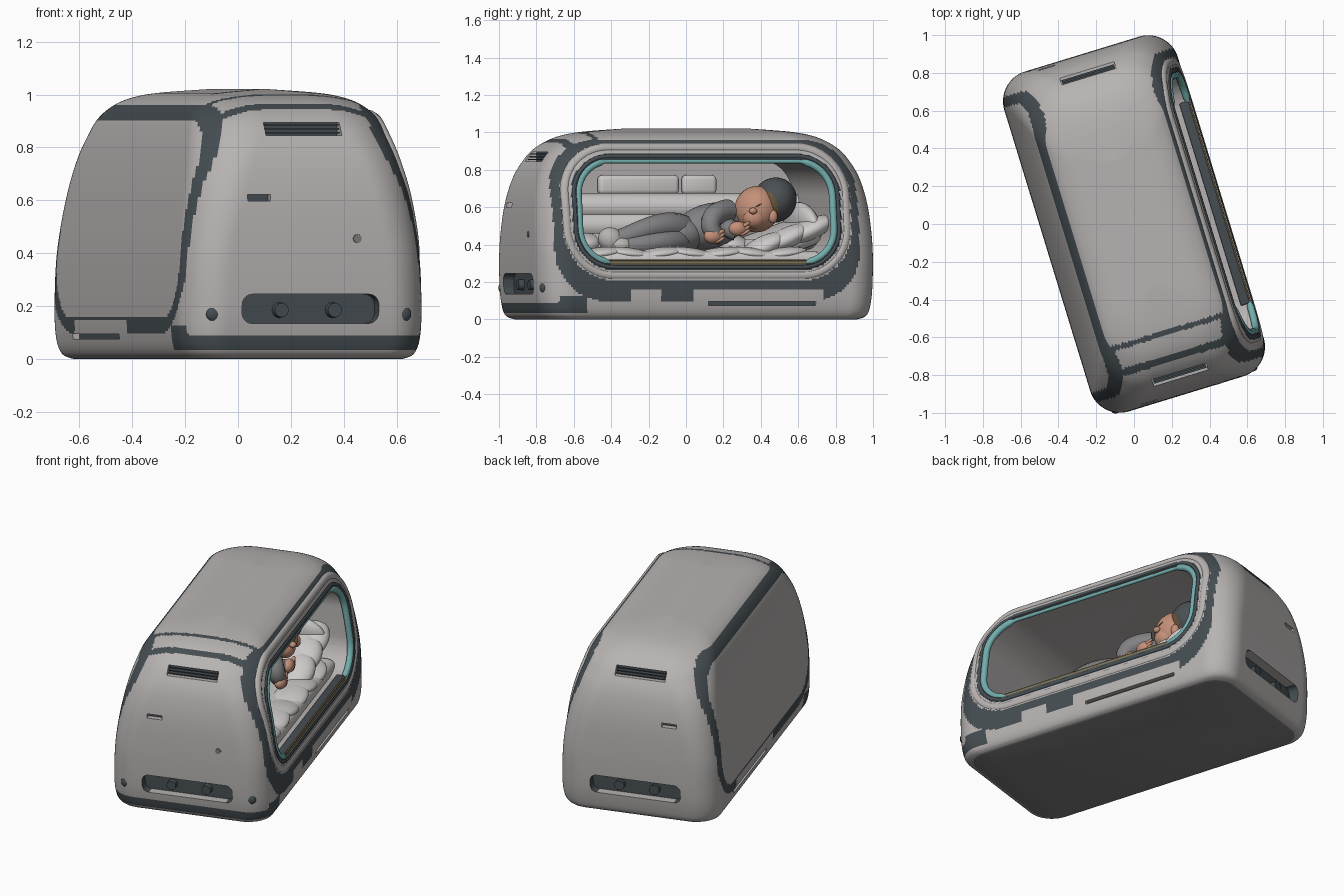
import bpy, bmesh, math
from mathutils import Matrix, Vector

cube = bpy.data.objects.get("Cube")
if cube:
    bpy.data.objects.remove(cube, do_unlink=True)


def material(name, red, green, blue):
    mat = bpy.data.materials.new(name)
    mat.use_nodes = True
    mat.diffuse_color = (red, green, blue, 1)
    shader = next(n for n in mat.node_tree.nodes if n.type == 'BSDF_PRINCIPLED')
    shader.inputs["Base Color"].default_value = (red, green, blue, 1)
    shader.inputs["Roughness"].default_value = 0.7
    return mat


shell = material("shell_grey", .47, .45, .44)
dark = material("slate_trim", .06, .075, .085)
under = material("underside_grey", .2, .2, .2)
teal = material("teal_light", .17, .42, .42)
brown = material("brown_ledge", .14, .09, .04)
linen = material("linen_white", .62, .60, .59)
cloth = material("clothes_grey", .22, .22, .23)
knit = material("cap_charcoal", .07, .08, .09)
skin = material("skin", .55, .28, .19)
parts = []


def add_mesh(name, bm, mat, angle=35):
    bmesh.ops.recalc_face_normals(bm, faces=bm.faces[:])
    mesh = bpy.data.meshes.new(name)
    bm.to_mesh(mesh)
    bm.free()
    return add_part(name, mesh, mat, angle)


def add_part(name, mesh, mat, angle=35):
    mesh.materials.clear()
    mesh.materials.append(mat)
    mesh.shade_smooth()
    mesh.set_sharp_from_angle(angle=math.radians(angle))
    obj = bpy.data.objects.new(name, mesh)
    bpy.context.collection.objects.link(obj)
    parts.append(obj)
    return obj


def baked(obj):
    graph = bpy.context.evaluated_depsgraph_get()
    mesh = bpy.data.meshes.new_from_object(obj.evaluated_get(graph))
    bpy.data.objects.remove(obj, do_unlink=True)
    return mesh


def box(name, center, size, mat, bevel=0.0, tilt=0.0):
    bm = bmesh.new()
    bmesh.ops.create_cube(bm, size=1, matrix=Matrix.Diagonal((*size, 1)))
    if bevel:
        bmesh.ops.bevel(bm, geom=bm.edges[:], offset=bevel, segments=4, profile=.5, affect='EDGES')
    bm.transform(Matrix.Translation(center) @ Matrix.Rotation(tilt, 4, 'X'))
    return add_mesh(name, bm, mat, 60)


def ball(name, center, radii, mat, tilt=0.0):
    bm = bmesh.new()
    place = Matrix.Translation(center) @ Matrix.Rotation(tilt, 4, 'X') @ Matrix.Diagonal((*radii, 1))
    bmesh.ops.create_uvsphere(bm, u_segments=28, v_segments=18, radius=1, matrix=place)
    return add_mesh(name, bm, mat, 180)


def tube(name, points, radius, mat, closed=False, scales=None):
    curve = bpy.data.curves.new(name, 'CURVE')
    curve.dimensions = '3D'
    curve.bevel_depth = radius
    curve.bevel_resolution = 4
    curve.use_fill_caps = True
    spline = curve.splines.new('POLY' if closed else 'NURBS')
    spline.points.add(len(points) - 1)
    for i, p in enumerate(points):
        spline.points[i].co = (*p, 1)
        spline.points[i].radius = scales[i] if scales else 1
    spline.use_cyclic_u = closed
    spline.use_endpoint_u = True
    obj = bpy.data.objects.new(name, curve)
    bpy.context.collection.objects.link(obj)
    return add_part(name, baked(obj), mat, 60)


def disc(name, center, radius, depth, mat):
    bm = bmesh.new()
    bmesh.ops.create_cone(bm, cap_ends=True, segments=24, radius1=radius, radius2=radius * .9, depth=depth,
                          matrix=Matrix.Translation(center) @ Matrix.Rotation(math.pi / 2, 4, 'X'))
    return add_mesh(name, bm, mat)


# Shell profile: height, half width, half length, plan corner radius
KEYS = [Vector(k) for k in (
    (0, .42, .86, .13), (.02, .455, .905, .14), (.08, .475, .925, .15), (.2, .48, .938, .16),
    (.4, .47, .94, .16), (.6, .444, .928, .18), (.75, .415, .897, .2), (.85, .388, .85, .22),
    (.91, .365, .80, .22), (.955, .33, .735, .22), (.985, .28, .66, .2), (1.005, .2, .55, .16),
    (1.02, .02, .36, .02))]
LEVELS = []
for i in range(len(KEYS) - 1):
    a, b, c, d = (KEYS[max(0, min(len(KEYS) - 1, i + k))] for k in (-1, 0, 1, 2))
    steps = max(4, math.ceil((c - b).xyz.length / .012))
    for s in range(steps):
        t = s / steps
        LEVELS.append(b + (c - a) * (t / 2) + (a * 2 - b * 5 + c * 4 - d) * (t * t / 2)
                      + (b * 3 - a - c * 3 + d) * (t ** 3 / 2))
LEVELS.append(KEYS[-1])


def level_at(z):
    for low, high in zip(LEVELS, LEVELS[1:]):
        if low[0] <= z <= high[0]:
            return low.lerp(high, (z - low[0]) / max(high[0] - low[0], 1e-6))
    return LEVELS[0] if z < .5 else LEVELS[-1]


def rounded(u, v, hu, hv, r):
    """Signed distance to a rounded rectangle."""
    qu, qv = abs(u) - hu + r, abs(v) - hv + r
    return math.hypot(max(qu, 0), max(qv, 0)) + min(max(qu, qv), 0) - r


def outline(hu, hv, r, arc=14, along_u=1, along_v=1):
    """Rounded rectangle, counter-clockwise, with split straight runs."""
    corners = []
    for q, (su, sv) in enumerate(((1, 1), (-1, 1), (-1, -1), (1, -1))):
        corners.append([(su * (hu - r) + r * math.cos((q + k / arc) * math.pi / 2),
                         sv * (hv - r) + r * math.sin((q + k / arc) * math.pi / 2)) for k in range(arc + 1)])
    loop = []
    for q in range(4):
        loop += corners[q]
        p, n = corners[q][-1], corners[(q + 1) % 4][0]
        count = along_v if q % 2 else along_u
        loop += [(p[0] + (n[0] - p[0]) * k / count, p[1] + (n[1] - p[1]) * k / count) for k in range(1, count)]
    return loop


def loft(bm, rings):
    rings = [[bm.verts.new(p) for p in ring] for ring in rings]
    for low, high in zip(rings, rings[1:]):
        for i in range(len(low)):
            j = (i + 1) % len(low)
            bm.faces.new((low[i], low[j], high[j], high[i]))
    bm.faces.new(rings[0][::-1])
    bm.faces.new(rings[-1])


bm = bmesh.new()
loft(bm, [[(x, y, z) for x, y in outline(hx, hy, r, 20, 40, 120)] for z, hx, hy, r in LEVELS])
body = add_mesh("pod_shell", bm, shell)

# Cutters: cabin opening, vents, slots, lower recesses and sill grooves
WIN_Y, WIN_Z, WIN_HY, WIN_HZ, WIN_R = -.02, .575, .72, .28, .19
bm = bmesh.new()
loft(bm, [[(x, WIN_Y + u, WIN_Z + v) for u, v in outline(WIN_HY, WIN_HZ, WIN_R)] for x in (-.34, .8)])
for side in (-1, 1):
    for x, z, w, h, inner in ((0, .87, .3, .05, .79), (-.2, .61, .09, .025, .895)):
        place = Matrix.Translation((x, side * (inner + .15), z)) @ Matrix.Diagonal((w, .3, h, 1))
        bmesh.ops.create_cube(bm, size=1, matrix=place)
    loft(bm, [[(u, side * y, .19 + v) for u, v in outline(.27, .055, .04)] for y in (.88, 1.1)])
    groove = Matrix.Translation((side * .6, .28, .085)) @ Matrix.Diagonal((.3, .6, .02, 1))
    bmesh.ops.create_cube(bm, size=1, matrix=groove)
cutter = add_mesh("cutter", bm, shell)
cutter.hide_render = True
cut = body.modifiers.new("openings", 'BOOLEAN')
cut.operation, cut.solver, cut.object = 'DIFFERENCE', 'EXACT', cutter
parts.remove(body)
parts.remove(cutter)
mesh = baked(body)
bpy.data.objects.remove(cutter, do_unlink=True)
body = add_part("pod_shell", mesh, shell)
for mat in (dark, under):
    body.data.materials.append(mat)


def is_dark(x, y, z):
    _, hx, hy, r = level_at(z)
    if .01 < z < .93 and rounded(x, y, hx, hy, r) < -.012:
        return abs(y) > .78 or (abs(x) > .44 and z < .2)
    # Seams across the roof and the band under the front cap
    if z > .86 and abs(x) < .34 and (abs(y + .6) < .014 or abs(y + .735) < .02):
        return True
    if y < -.7 and .035 < z < (.09 if y < -.85 else .13):
        return True
    if abs(x) < hx - .1 or z > .99:
        return False
    # Window surround, with light pads along its lower edge
    if x > 0:
        gap = rounded(y - WIN_Y, z - WIN_Z, WIN_HY, WIN_HZ, WIN_R)
        if z < .155 and (-.45 < y < -.28 or -.1 < y < .62):
            return False
        return gap < .03 or (.085 < gap and rounded(y + .02, z - .53, .85, .43, .27) < 0)
    # Side panel surround
    if z < .148 and -.13 < y < .55:
        return False
    return 0 < rounded(y, z - .53, .79, .375, .2) < .055


for face in body.data.polygons:
    x, y, z = face.center
    face.material_index = 2 if z < .004 else int(is_dark(x, y, z))


# Window frame rings that follow the shell surface
def surface_x(y, z):
    _, hx, hy, r = level_at(z)
    over = max(0, abs(y) - hy + r)
    return hx - r + math.sqrt(max(0, r * r - over * over))


def frame(name, grow, radius, sink, mat, slim=1.0):
    loop = outline(WIN_HY + grow, WIN_HZ + grow, WIN_R + grow, 12, 30, 12)
    spots = [(WIN_Y + u, WIN_Z + v) for u, v in loop]
    tube(name, [(surface_x(y, z) - sink, y, z) for y, z in spots], radius, mat, True,
         [1 if abs(u) > .56 else slim for u, _ in loop])


frame("window_light_strip", -.01, .019, .014, teal, .55)
frame("window_inner_trim", .016, .013, .008, dark)
frame("window_outer_frame", .06, .028, .021, shell)
box("window_sill", (.44, -.02, .275), (.05, 1.12, .09), dark, .008)
box("window_ledge", (.468, -.02, .275), (.009, 1.1, .085), brown)
box("ledge_clasp", (.474, .47, .28), (.006, .06, .02), linen)

# End-cap fittings
for end, side in (("front", -1), ("back", 1)):
    for k in range(3):
        box(end + "_vent_slat", (0, side * (.825 - k * .008), .855 + k * .015), (.29, .03, .006), dark)
    for s in (-1, 1):
        disc(end + "_recess_knob", (s * .105, side * .89, .185), .03, .04, dark)
for s in (-1, 1):
    ball("front_corner_bolt", (s * .375, -.912, .17), (.03, .02, .03), dark)
disc("front_sensor", (.185, -.936, .455), .018, .012, under)

# Bedding
box("mattress", (.03, -.02, .315), (.7, 1.36, .1), linen, .045)
for k in range(3):
    z = .40 + k * .1
    tube("back_bolster", [(-.22 + .02 * (k == 1), y, z) for y in (-.68, -.3, .1, .4, .68)], .075, linen)
for y, length in ((-.17, .45), (.17, .19)):
    box("wall_cushion", (-.32, y, .72), (.06, length, .105), linen, .025)
box("pillow", (.06, .5, .42), (.46, .38, .14), linen, .06, .35)
ball("end_pillow", (.06, .63, .5), (.26, .065, .13), linen, .2)
for k in range(3):
    ball("pillow_fold", (.24, .36 + k * .13, .39 + k * .045), (.1, .14, .055), linen, .45)
for k in range(7):
    y = -.58 + k * .17
    ball("quilt_puff", (.28, y, .35), (.1, .15, .035), linen, .12 * (-1) ** k)
    ball("quilt_fold", (-.1, y, .39), (.15, .14, .07), linen, .2 * (-1) ** k)

# Sleeping child
ball("torso", (.04, .12, .5), (.13, .2, .12), cloth, .25)
ball("hips", (.04, -.05, .455), (.13, .14, .1), cloth)
tube("upper_leg", [(.06, -.03, .48), (.14, -.16, .53), (.16, -.28, .48), (.14, -.44, .42)], .065, cloth,
     scales=(1.2, 1.1, .9, .75))
tube("lower_leg", [(.08, -.04, .42), (.2, -.16, .42), (.2, -.28, .40), (.16, -.4, .39)], .06, cloth,
     scales=(1.1, 1, .9, .8))
ball("upper_foot", (.14, -.46, .425), (.055, .075, .065), shell, -.5)
ball("lower_foot", (.17, -.41, .395), (.05, .06, .045), shell)
tube("near_arm", [(.12, .2, .58), (.2, .06, .58), (.22, .04, .47), (.21, .13, .44)], .052, cloth,
     scales=(1.2, 1.1, 1, .8))
tube("far_arm", [(.1, .22, .5), (.18, .16, .49), (.2, .22, .47)], .05, cloth)
for y, z in ((.08, .445), (.22, .485)):
    ball("hand", (.23, y, z), (.035, .05, .04), skin)
    for k in range(3):
        ball("finger", (.245, y + .035, z + .02 * (k - 1)), (.013, .033, .011), skin, .5)
ball("head", (.12, .36, .59), (.118, .12, .125), skin, -.4)
ball("cheek", (.18, .33, .545), (.055, .065, .06), skin)
ball("nose", (.23, .305, .58), (.02, .022, .018), skin)
ball("ear", (.218, .42, .55), (.02, .025, .035), skin)
ball("eyelid_line", (.232, .335, .61), (.005, .02, .003), brown, .5)
ball("hair_rim", (.115, .447, .632), (.117, .102, .122), brown, -.5)
ball("knit_cap", (.107, .463, .638), (.128, .116, .123), knit, -.5)

# Turn the whole pod about the vertical axis
turn = Matrix.Rotation(math.radians(17), 4, 'Z')
for obj in parts:
    obj.matrix_basis = turn @ obj.matrix_basis
